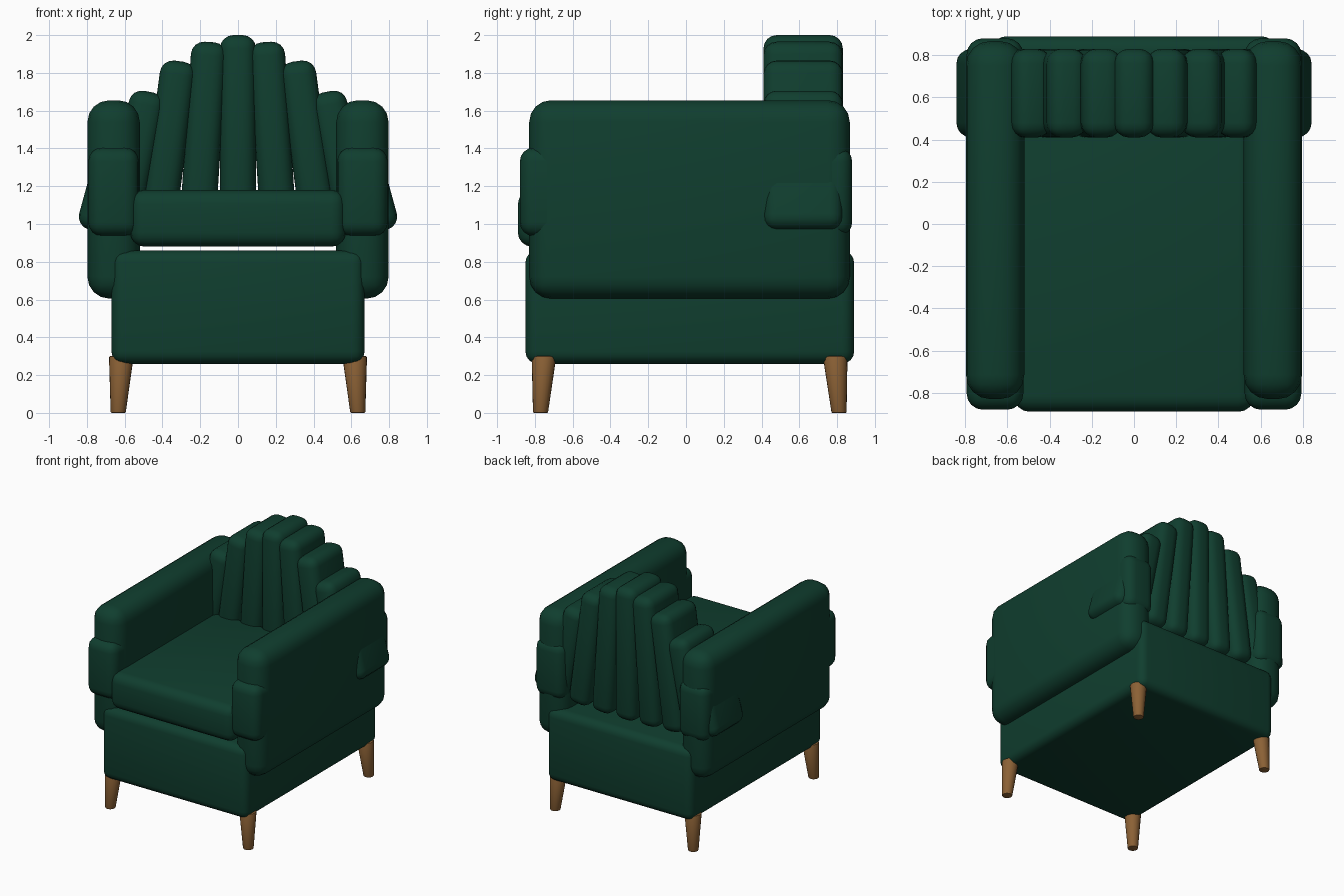
import bpy
import bmesh
import math
from mathutils import Matrix, Vector

if "Cube" in bpy.data.objects:
    bpy.data.objects.remove(bpy.data.objects["Cube"], do_unlink=True)


def make_material(name, color):
    mat = bpy.data.materials.new(name)
    mat.use_nodes = True
    mat.diffuse_color = color
    mat.node_tree.nodes["Principled BSDF"].inputs["Base Color"].default_value = color
    return mat


green = make_material("green_fabric", (0.005, 0.048, 0.028, 1))
wood = make_material("brown_wood", (0.26, 0.12, 0.036, 1))


def add_object(name, bm, mat):
    mesh = bpy.data.meshes.new(name)
    bm.to_mesh(mesh)
    bm.free()
    obj = bpy.data.objects.new(name, mesh)
    bpy.context.collection.objects.link(obj)
    mesh.materials.append(mat)
    bpy.ops.object.select_all(action="DESELECT")
    obj.select_set(True)
    bpy.context.view_layer.objects.active = obj
    bpy.ops.object.shade_smooth_by_angle(angle=math.radians(40))
    return obj


def cushion(name, low, high, radius, segments=4, tilt=0):
    """Rounded box between two corners, optionally leaning about the y axis."""
    low, high = Vector(low), Vector(high)
    bm = bmesh.new()
    bmesh.ops.create_cube(bm, size=1)
    bmesh.ops.scale(bm, vec=high - low, verts=bm.verts)
    bmesh.ops.bevel(bm, geom=bm.edges[:], offset=radius, segments=segments,
                    profile=0.5, affect="EDGES")
    bmesh.ops.rotate(bm, cent=(0, 0, 0), matrix=Matrix.Rotation(tilt, 3, "Y"), verts=bm.verts)
    bmesh.ops.translate(bm, vec=(low + high) / 2, verts=bm.verts)
    return add_object(name, bm, green)


def leg(name, top, bottom):
    """Tapered round leg, splayed from top to bottom."""
    bm = bmesh.new()
    bmesh.ops.create_cone(bm, cap_ends=True, segments=20, radius1=0.04, radius2=0.065, depth=1)
    for v in bm.verts:
        center = top if v.co.z > 0 else bottom
        v.co = Vector((v.co.x, v.co.y, 0)) + Vector(center)
    rims = [e for e in bm.edges if abs(e.verts[0].co.z - e.verts[1].co.z) < 0.01]
    bmesh.ops.bevel(bm, geom=rims, offset=0.006, segments=2, profile=0.5, affect="EDGES")
    add_object(name, bm, wood)


# Base and seat
cushion("base", (-0.67, -0.85, 0.26), (0.67, 0.89, 0.86), 0.065)
cushion("seat_cushion", (-0.57, -0.89, 0.88), (0.57, 0.5, 1.18), 0.075)

# Arms with a padded band around the middle
for side, s in (("left", 1), ("right", -1)):
    x0, x1 = sorted((s * 0.52, s * 0.797))
    cushion(side + "_arm", (x0, -0.83, 0.605), (x1, 0.867, 1.655), 0.115)
    x0, x1 = sorted((s * 0.525, s * 0.793))
    cushion(side + "_arm_pad", (x0, -0.88, 0.935), (x1, 0.88, 1.405), 0.075)

# Fanned channels of the backrest: top centre and slat length, from the middle outward
slat_tops = [(0, 2.0), (0.15, 1.965), (0.31, 1.865), (0.47, 1.705), (0.625, 1.49)]
for i, (x, z) in enumerate(slat_tops):
    tilt = math.radians(3.8 * i)
    bottom = 0.90 + 0.004 * i * i
    half = 0.095
    # Tilting lifts the outer corner, so shorten the slat to keep its height
    lift = (half - 0.07) * math.sin(tilt)
    length = (z - lift - bottom) / math.cos(tilt)
    mid_z = (z - lift + bottom) / 2
    mid_x = x + math.tan(tilt) * (z - bottom) / 2
    for s in ((1, -1) if i else (1,)):
        label = "center" if i == 0 else ("left_" if s > 0 else "right_") + str(i)
        cushion("back_channel_" + label,
                (s * mid_x - half, 0.41, mid_z - length / 2),
                (s * mid_x + half, 0.83, mid_z + length / 2), 0.07, 4, -s * tilt)

# Legs
for side, s in (("left", 1), ("right", -1)):
    leg("front_leg_" + side, (s * 0.618, -0.752, 0.3), (s * 0.634, -0.77, 0))
    leg("back_leg_" + side, (s * 0.618, 0.79, 0.3), (s * 0.634, 0.81, 0))
